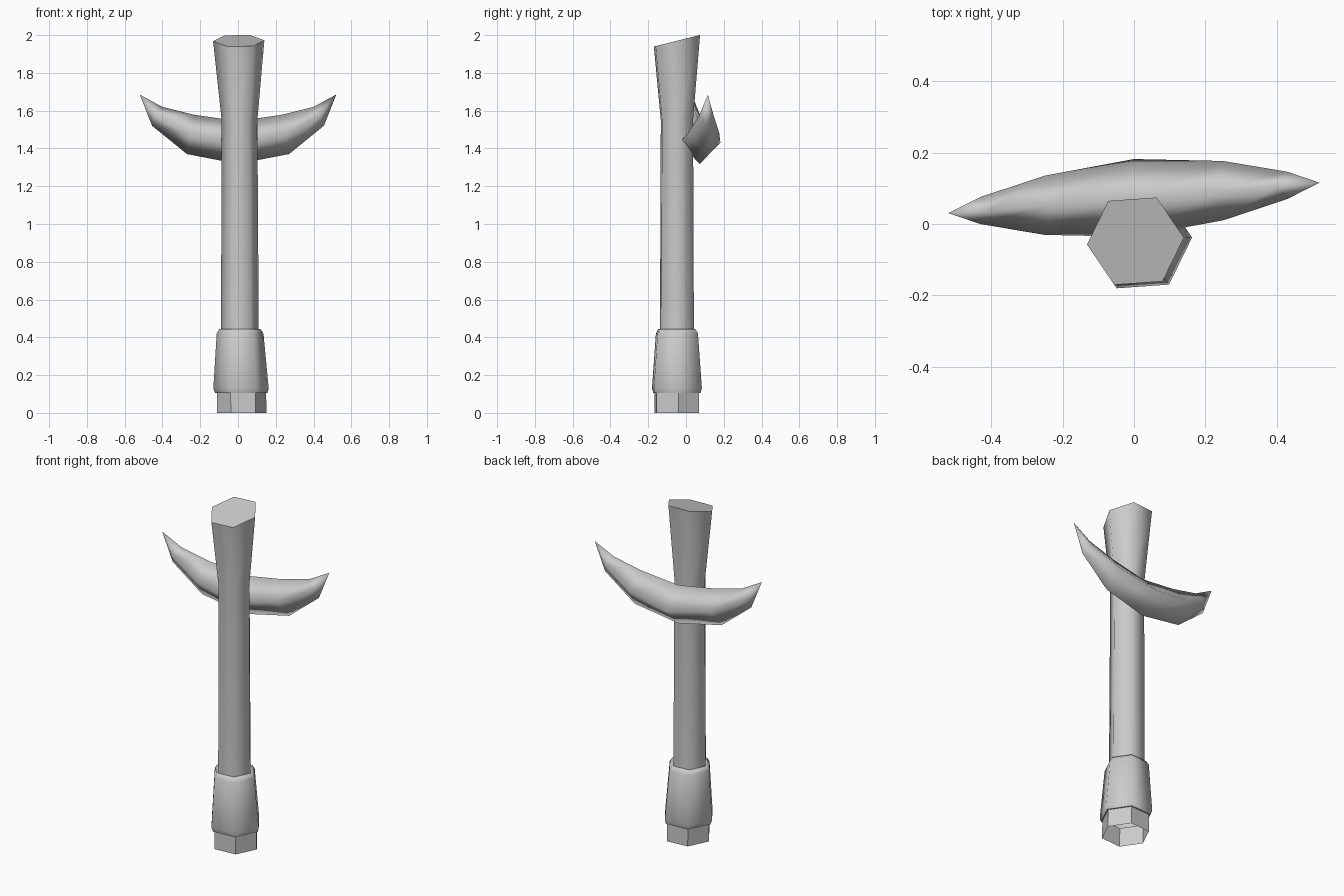
import bpy
import bmesh
import math
from mathutils import Vector

cube = bpy.data.objects.get("Cube")
if cube:
    bpy.data.objects.remove(cube, do_unlink=True)

grey = bpy.data.materials.new("plain grey")
grey.use_nodes = True
colour = (0.6, 0.6, 0.6, 1)
grey.diffuse_color = colour
grey.node_tree.nodes["Principled BSDF"].inputs["Base Color"].default_value = colour


def loft(name, rings, caps=(), smooth_angle=None, tips=False):
    """Bridge equal rings of points; a ring of one point makes a pointed end."""
    bm = bmesh.new()
    rows = [[bm.verts.new(p) for p in ring] for ring in rings]
    for a, b in zip(rows, rows[1:]):
        n = max(len(a), len(b))
        for i in range(n):
            j = (i + 1) % n
            if len(a) == 1:
                bm.faces.new((a[0], b[j], b[i]))
            elif len(b) == 1:
                bm.faces.new((a[i], a[j], b[0]))
            else:
                bm.faces.new((a[i], a[j], b[j], b[i]))
    for end in caps:
        bm.faces.new(rows[end])
    bmesh.ops.recalc_face_normals(bm, faces=bm.faces)
    mesh = bpy.data.meshes.new(name)
    bm.to_mesh(mesh)
    bm.free()
    mesh.materials.append(grey)
    obj = bpy.data.objects.new(name, mesh)
    bpy.context.collection.objects.link(obj)
    if smooth_angle:
        bpy.ops.object.select_all(action='DESELECT')
        obj.select_set(True)
        bpy.context.view_layer.objects.active = obj
        bpy.ops.object.shade_smooth_by_angle(angle=math.radians(smooth_angle))
    return obj


def hexagon(z, cx, r, slope=0.0, cy=-0.048):
    """Six-sided ring, turned slightly; slope tilts it up towards the back."""
    ring = []
    for i in range(6):
        a = math.radians(4 + 60 * i)
        dy = r * math.sin(a)
        ring.append(Vector((cx + r * math.cos(a), cy + dy, z + slope * dy)))
    return ring


# Open six-sided foot
loft("handle_foot", [hexagon(0, 0.02, 0.131), hexagon(0.115, 0.018, 0.131)])

# Flared collar with bevelled rims
loft("handle_collar",
     [hexagon(0.105, 0.018, 0.131), hexagon(0.105, 0.018, 0.139),
      hexagon(0.13, 0.016, 0.147), hexagon(0.42, 0.011, 0.124),
      hexagon(0.443, 0.01, 0.11), hexagon(0.443, 0.01, 0.1)],
     smooth_angle=65)

# Long shaft widening to a slanted flat top
loft("handle_shaft",
     [hexagon(0.43, 0.01, 0.1), hexagon(1.55, 0.008, 0.095),
      hexagon(1.97, 0.004, 0.136, slope=0.25)],
     caps=(-1,), smooth_angle=65)

# Crescent blade: half stations as
# (top x, top z, side x, side z, bottom x, bottom z, half width)
stations = [(0.40, 1.62, 0.43, 1.575, 0.455, 1.52, 0.038),
            (0.23, 1.578, 0.25, 1.48, 0.27, 1.37, 0.083),
            (0.0, 1.545, 0.0, 1.43, 0.0, 1.318, 0.109)]
SKEW, MIDDLE = 0.082, 0.073


def blade_point(x, y, z):
    return Vector((x, MIDDLE + SKEW * x + y, z))


def diamond(side, s):
    tx, tz, mx, mz, bx, bz, w = s
    return [blade_point(side * tx, 0, tz), blade_point(side * mx, w, mz),
            blade_point(side * bx, 0, bz), blade_point(side * mx, -w, mz)]


rings = [[blade_point(-0.52, 0, 1.685)]]
rings += [diamond(-1, s) for s in stations]
rings += [diamond(1, s) for s in reversed(stations[:-1])]
rings.append([blade_point(0.52, 0, 1.685)])
loft("crescent_blade", rings, smooth_angle=180)
